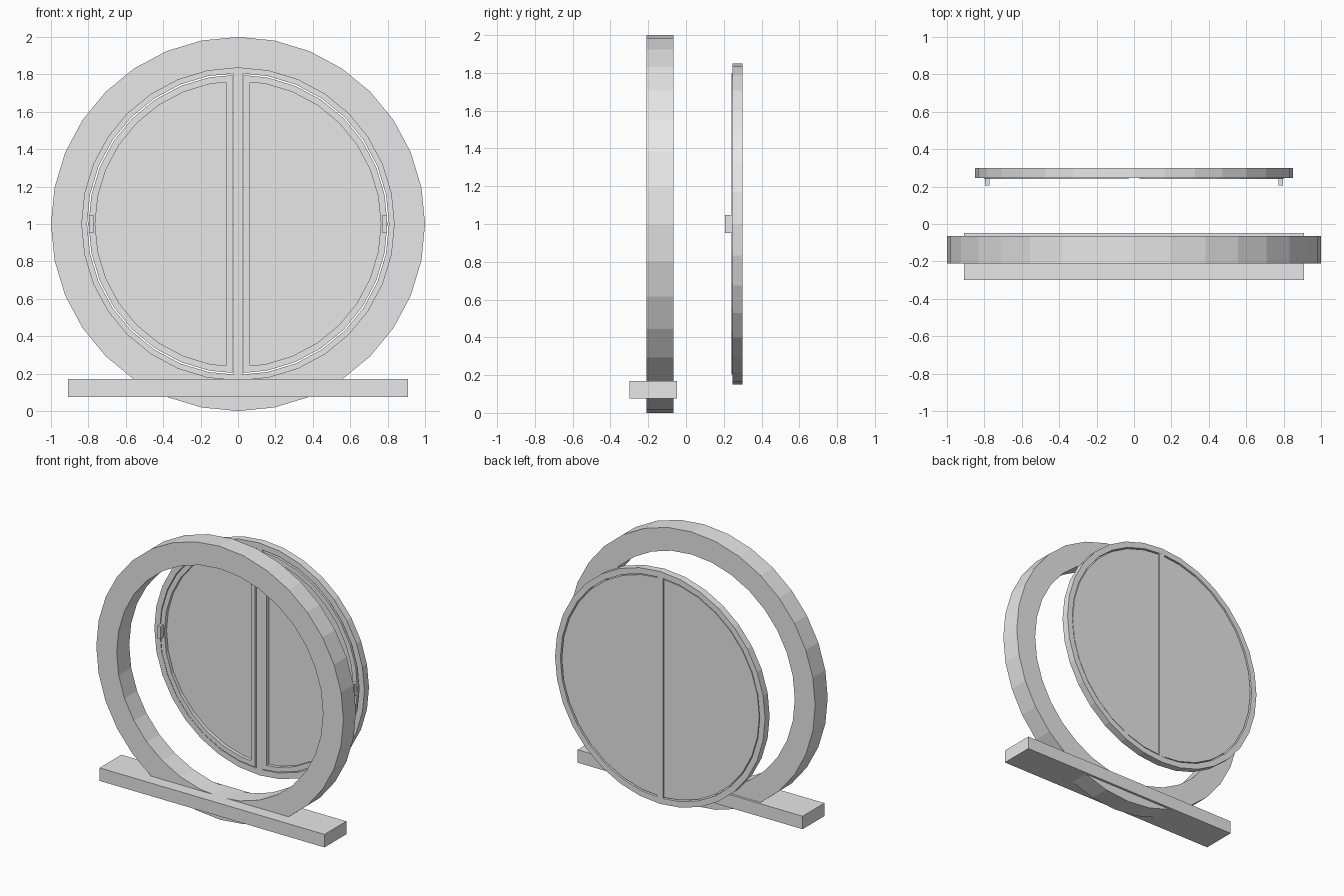
import bpy
import bmesh
from math import cos, sin, tau
from mathutils import Vector

SIDES = 32
CENTRE_Z = 1.0

if "Cube" in bpy.data.objects:
    bpy.data.objects.remove(bpy.data.objects["Cube"], do_unlink=True)

grey = bpy.data.materials.new("light grey")
grey.use_nodes = True
grey.diffuse_color = (0.8, 0.8, 0.8, 1)
grey.node_tree.nodes["Principled BSDF"].inputs["Base Color"].default_value = (0.8, 0.8, 0.8, 1)


def finish(bm, name):
    bmesh.ops.recalc_face_normals(bm, faces=bm.faces)
    mesh = bpy.data.meshes.new(name)
    bm.to_mesh(mesh)
    bm.free()
    mesh.materials.append(grey)
    obj = bpy.data.objects.new(name, mesh)
    bpy.context.collection.objects.link(obj)
    return obj


def box(name, low, high):
    low, high = Vector(low), Vector(high)
    bm = bmesh.new()
    bmesh.ops.create_cube(bm, size=1)
    for v in bm.verts:
        v.co = (low + high) / 2 + v.co * (high - low)
    return finish(bm, name)


def ring(name, outer, inner, front, back):
    """Faceted hoop with a rectangular section, upright in the xz plane."""
    bm = bmesh.new()
    section = [(outer, front), (outer, back), (inner, back), (inner, front)]
    loops = []
    for i in range(SIDES):
        a = tau * i / SIDES
        loops.append([bm.verts.new((r * sin(a), y, CENTRE_Z + r * cos(a))) for r, y in section])
    for i in range(SIDES):
        p, q = loops[i], loops[(i + 1) % SIDES]
        for j in range(4):
            k = (j + 1) % 4
            bm.faces.new((p[j], p[k], q[k], q[j]))
    return finish(bm, name)


def sash(name, side, radius, gap, front, back, border, recess):
    """Half-round leaf with a raised border around a recessed pane."""
    step = tau / SIDES
    end_z = radius - radius * (1 - cos(step)) * gap / (radius * sin(step))
    points = [(gap, end_z)]
    points += [(radius * sin(step * k), radius * cos(step * k)) for k in range(1, SIDES // 2)]
    points.append((gap, -end_z))
    bm = bmesh.new()
    rear = bm.faces.new([bm.verts.new((side * x, back, CENTRE_Z + z)) for x, z in points])
    grown = bmesh.ops.extrude_face_region(bm, geom=[rear], use_keep_orig=True)["geom"]
    for v in grown:
        if isinstance(v, bmesh.types.BMVert):
            v.co.y = front
    bmesh.ops.recalc_face_normals(bm, faces=bm.faces)
    face = [f for f in grown if isinstance(f, bmesh.types.BMFace)][0]
    # Border first, then a step back to the pane
    bmesh.ops.inset_region(bm, faces=[face], thickness=border, use_even_offset=True)
    step_in = bmesh.ops.extrude_face_region(bm, geom=[face])["geom"]
    for v in step_in:
        if isinstance(v, bmesh.types.BMVert):
            v.co.y += recess
    if face.is_valid:
        bm.faces.remove(face)
    return finish(bm, name)


# Wall surround and sill
ring("outer_surround", 1.0, 0.835, -0.21, -0.065)
box("sill", (-0.91, -0.30, 0.075), (0.91, -0.048, 0.17))

# Window frame with its central post
ring("window_frame", 0.85, 0.807, 0.247, 0.30)
box("centre_post", (-0.024, 0.247, 0.194), (0.024, 0.30, 1.806))

# Opening leaves and their handles
for label, side in (("left", 1), ("right", -1)):
    sash(label + "_sash", side, 0.799, 0.029, 0.24, 0.295, 0.035, 0.025)
    x0, x1 = sorted((side * 0.773, side * 0.797))
    box(label + "_handle", (x0, 0.206, 0.953), (x1, 0.242, 1.047))
